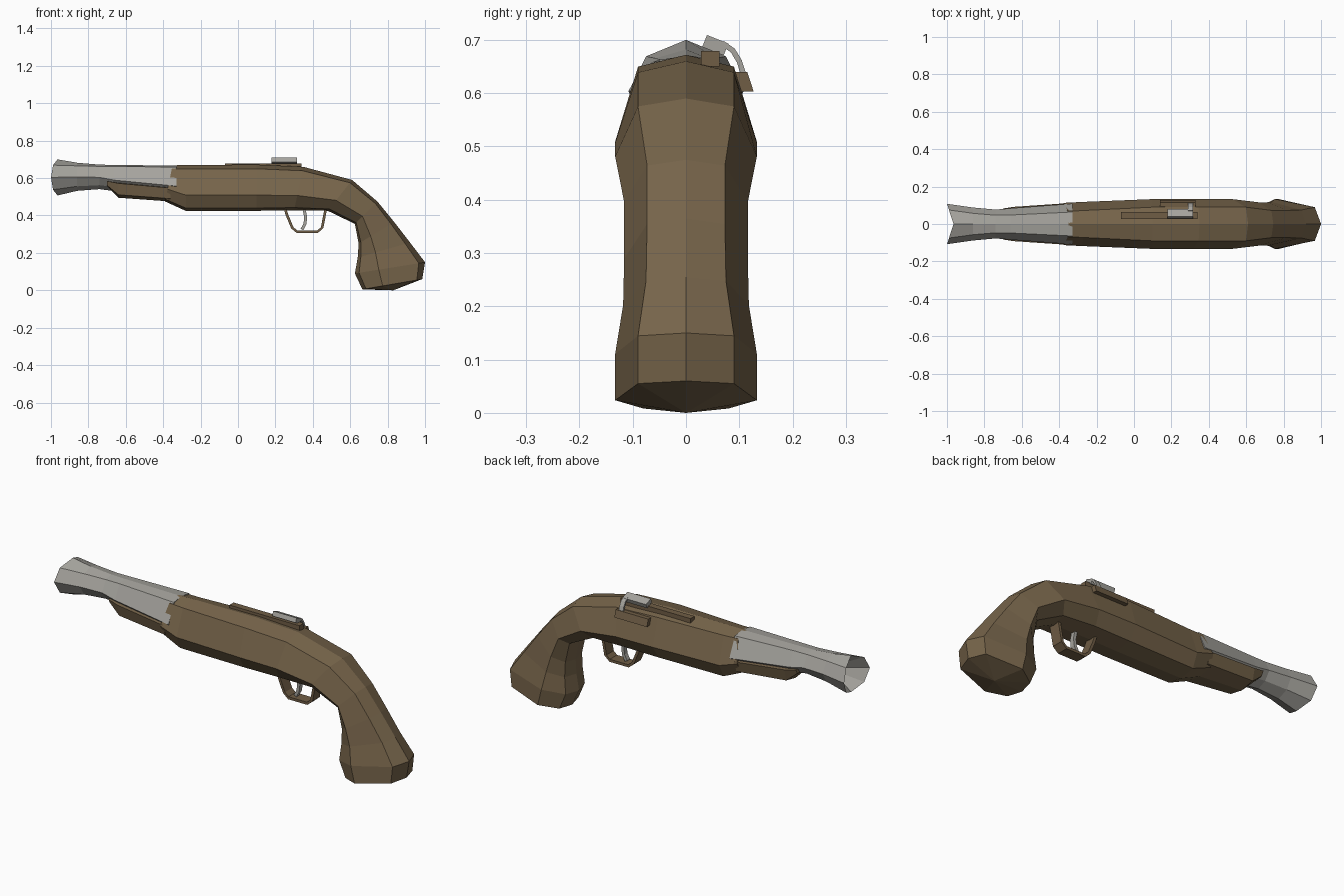
import bpy, bmesh
from mathutils import Vector

if "Cube" in bpy.data.objects:
    bpy.data.objects.remove(bpy.data.objects["Cube"])


def material(name, rgb):
    m = bpy.data.materials.new(name)
    m.diffuse_color = (*rgb, 1)
    m.use_nodes = True
    m.node_tree.nodes["Principled BSDF"].inputs["Base Color"].default_value = m.diffuse_color
    return m


WOOD = material("wood", (0.185, 0.13, 0.07))
STEEL = material("steel", (0.38, 0.37, 0.34))
BRASS = material("dark_brass", (0.16, 0.11, 0.06))


def finish(name, bm, mat):
    bmesh.ops.recalc_face_normals(bm, faces=bm.faces)
    me = bpy.data.meshes.new(name)
    bm.to_mesh(me)
    bm.free()
    me.materials.append(mat)
    ob = bpy.data.objects.new(name, me)
    bpy.context.collection.objects.link(ob)
    return ob


def section(top, bottom, widths, fracs, push=0.0):
    """Eight-point ring, mirrored in y, between a top and a bottom (x, z)."""
    ys, ts = (0, *widths, 0), (0, *fracs, 1)
    half = []
    for y, t in zip(ys, ts):
        x = top[0] + (bottom[0] - top[0]) * t
        z = top[1] + (bottom[1] - top[1]) * t
        half.append(Vector((x - push * y, y, z)))
    return half + [Vector((p.x, -p.y, p.z)) for p in half[-2:0:-1]]


def loft(name, rings, mat, end_point=None):
    bm = bmesh.new()
    vs = [[bm.verts.new(p) for p in r] for r in rings]
    n = len(vs[0])
    for a, b in zip(vs, vs[1:]):
        for i in range(n):
            j = (i + 1) % n
            bm.faces.new((a[i], a[j], b[j], b[i]))
    bm.faces.new(vs[0])
    if end_point:
        tip = bm.verts.new(end_point)
        for i in range(n):
            bm.faces.new((vs[-1][i], vs[-1][(i + 1) % n], tip))
    else:
        bm.faces.new(vs[-1])
    return finish(name, bm, mat)


def ribbon(name, path, normals_axis, thick, lo, hi, mat):
    """Strip following a 2D path; extruded from lo to hi along the given axis."""
    pts = [Vector(p) for p in path]
    outline, inner = [], []
    for i, p in enumerate(pts):
        d = (pts[min(i + 1, len(pts) - 1)] - pts[max(i - 1, 0)]).normalized()
        off = Vector((-d.y, d.x)) * thick / 2
        outline.append(p + off)
        inner.append(p - off)

    def place(q, k):
        return (q.x, k, q.y) if normals_axis == 'Y' else (k, q.x, q.y)

    bm = bmesh.new()
    rows = [[bm.verts.new(place(q, k)) for q, k in
             ((o, lo), (o, hi), (n, hi), (n, lo))] for o, n in zip(outline, inner)]
    for a, b in zip(rows, rows[1:]):
        for i in range(4):
            j = (i + 1) % 4
            bm.faces.new((a[i], a[j], b[j], b[i]))
    bm.faces.new(rows[0])
    bm.faces.new(rows[-1])
    return finish(name, bm, mat)


# Stock and grip: top, bottom, (shoulder, side, belly) half widths
FR = (0.09, 0.66, 0.94)
stock = [
    ((-0.35, 0.668), (-0.39, 0.475), (0.068, 0.113, 0.08)),
    ((-0.27, 0.67), (-0.28, 0.425), (0.072, 0.118, 0.085)),
    ((0.10, 0.672), (0.10, 0.425), (0.09, 0.133, 0.09)),
    ((0.35, 0.66), (0.30, 0.428), (0.09, 0.133, 0.09)),
    ((0.61, 0.59), (0.48, 0.425), (0.09, 0.133, 0.08)),
    ((0.745, 0.475), (0.625, 0.355), (0.073, 0.116, 0.07)),
    ((0.835, 0.365), (0.645, 0.25), (0.073, 0.116, 0.07)),
    ((0.92, 0.255), (0.64, 0.175), (0.075, 0.118, 0.075)),
    ((1.0, 0.15), (0.625, 0.09), (0.09, 0.133, 0.08)),
    ((0.985, 0.06), (0.665, 0.005), (0.09, 0.133, 0.08)),
]
loft("stock", [section(t, b, w, FR) for t, b, w in stock], WOOD, (0.83, 0, 0.0))

# Fore-end beneath the barrel
fore = [(-0.70, 0.585, 0.555, 0.083), (-0.64, 0.575, 0.495, 0.092),
        (-0.36, 0.55, 0.475, 0.111)]
loft("fore_end", [section((x, zt), (x, zb), (w * 0.7, w, w * 0.85), (0, 0.04, 0.8))
                  for x, zt, zb, w in fore], WOOD)

# Barrel with flared, hollow muzzle: x, top, bottom, shoulder, side, t1, t2, push
barrel = [
    (-0.70, 0.635, 0.565, 0.025, 0.035, 0.15, 0.5, 0),
    (-0.90, 0.645, 0.555, 0.035, 0.05, 0.15, 0.5, 0),
    (-0.965, 0.70, 0.507, 0.075, 0.108, 0.16, 0.5, 0.32),
    (-0.86, 0.682, 0.532, 0.057, 0.088, 0.11, 0.5, 0),
    (-0.74, 0.672, 0.541, 0.047, 0.077, 0.07, 0.52, 0),
    (-0.66, 0.67, 0.53, 0.048, 0.084, 0.05, 0.58, 0),
    (-0.33, 0.667, 0.49, 0.064, 0.109, 0.05, 0.62, 0),
]
loft("barrel", [section((x, zt), (x, zb), (w1, w2, w1), (t1, t2, 0.84), push)
                for x, zt, zb, w1, w2, t1, t2, push in barrel], STEEL)

# Trigger guard and trigger
ribbon("trigger_guard", [(0.25, 0.44), (0.263, 0.40), (0.29, 0.335), (0.315, 0.313),
                         (0.425, 0.313), (0.45, 0.335), (0.468, 0.43)],
       'Y', 0.014, -0.03, 0.03, BRASS)
ribbon("trigger", [(0.352, 0.44), (0.362, 0.39), (0.358, 0.355), (0.342, 0.325)],
       'Y', 0.016, -0.012, 0.012, STEEL)


def block(name, x, y, z, mat, lean=0.0):
    bm = bmesh.new()
    bmesh.ops.create_cube(bm, size=1)
    for v in bm.verts:
        s = v.co.copy()
        v.co = ((x[0] + x[1]) / 2 + s.x * (x[1] - x[0]),
                (y[0] + y[1]) / 2 + s.y * (y[1] - y[0]) - s.z * lean,
                (z[0] + z[1]) / 2 + s.z * (z[1] - z[0]))
    return finish(name, bm, mat)


# Lock on the back side: top rail, side plate, hammer arm and its head
block("lock_rail", (-0.07, 0.34), (0.028, 0.063), (0.65, 0.679), BRASS)
block("lock_plate", (0.14, 0.33), (0.098, 0.121), (0.603, 0.64), BRASS, 0.012)
ribbon("hammer_arm", [(0.108, 0.635), (0.10, 0.66), (0.088, 0.68), (0.068, 0.694)],
       'X', 0.01, 0.29, 0.315, STEEL)
ribbon("hammer_head", [(0.035, 0.698), (0.075, 0.682)],
       'X', 0.024, 0.178, 0.315, STEEL)
